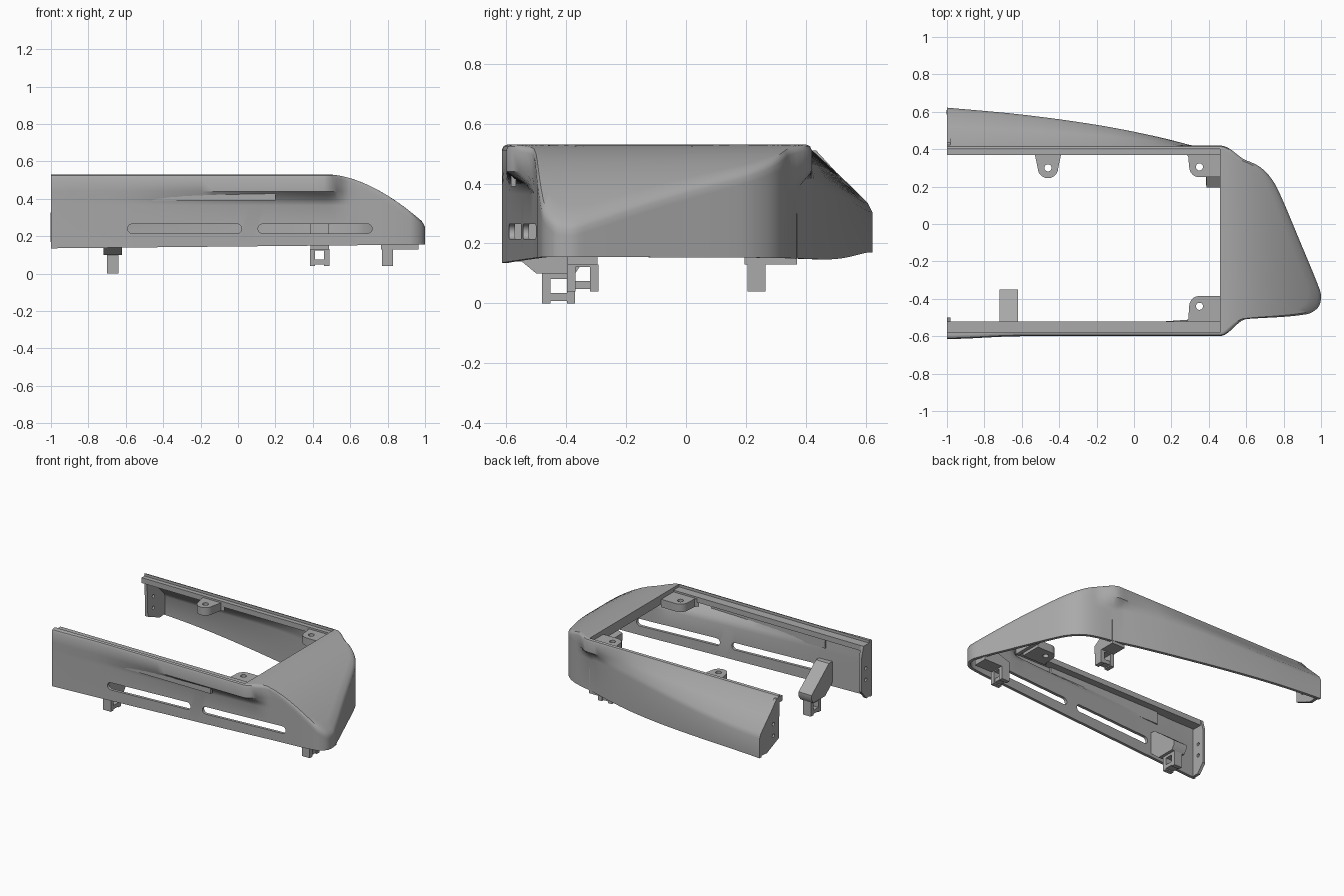
import bpy, bmesh, math
from mathutils import Vector

if "Cube" in bpy.data.objects:
    bpy.data.objects.remove(bpy.data.objects["Cube"])

grey = bpy.data.materials.new("mid grey plastic")
grey.diffuse_color = (0.40, 0.40, 0.40, 1)
grey.use_nodes = True
grey.node_tree.nodes["Principled BSDF"].inputs["Base Color"].default_value = grey.diffuse_color


def make(name, bm):
    me = bpy.data.meshes.new(name)
    bm.to_mesh(me)
    bm.free()
    me.materials.append(grey)
    ob = bpy.data.objects.new(name, me)
    bpy.context.collection.objects.link(ob)
    return ob


def prism(name, pts, axis, a, b):
    """Extrude a 2D outline along an axis (0=x: pts are yz, 1=y: xz, 2=z: xy)."""
    bm = bmesh.new()
    def put(p, t):
        c = list(p)
        c.insert(axis, t)
        return bm.verts.new(c)
    lo, hi = [put(p, a) for p in pts], [put(p, b) for p in pts]
    bm.faces.new(lo)
    bm.faces.new(hi)
    for i in range(len(pts)):
        k = (i + 1) % len(pts)
        bm.faces.new((lo[i], lo[k], hi[k], hi[i]))
    bmesh.ops.recalc_face_normals(bm, faces=bm.faces)
    return make(name, bm)


def box(name, x0, x1, y0, y1, z0, z1):
    return prism(name, [(x0, y0), (x1, y0), (x1, y1), (x0, y1)], 2, z0, z1)


def arc(cx, cy, r, a0, a1, n=12):
    return [(cx + r * math.cos(math.radians(a0 + (a1 - a0) * i / n)),
             cy + r * math.sin(math.radians(a0 + (a1 - a0) * i / n))) for i in range(n + 1)]


def bake(ob):
    dg = bpy.context.evaluated_depsgraph_get()
    me = bpy.data.meshes.new_from_object(ob.evaluated_get(dg))
    ob.modifiers.clear()
    ob.data = me


def cut(ob, cutters):
    for c in cutters:
        m = ob.modifiers.new("cut", 'BOOLEAN')
        m.operation, m.solver, m.object = 'DIFFERENCE', 'EXACT', c
    bake(ob)
    for c in cutters:
        bpy.data.objects.remove(c)


def smooth(a, b, x):
    t = max(0, min(1, (x - a) / (b - a)))
    return t * t * (3 - 2 * t)


# Main shell: lower outline, lofted up to the straight rim and over the nose
ctrl = [(-1, .622), (-.6, .585), (-.2, .53), (.1, .472), (.3, .422), (.46, .375), (.6, .34),
        (.68, .30), (.74, .235), (.785, .15), (.88, -.075), (.985, -.33), (1, -.385),
        (.985, -.445), (.92, -.483), (.6, -.508), (.46, -.519), (.2, -.538), (-.2, -.565),
        (-.6, -.592), (-1, -.615)]
path = []
for i in range(len(ctrl) - 1):
    p1, p2 = Vector(ctrl[i]), Vector(ctrl[i + 1])
    p0, p3 = Vector(ctrl[max(i - 1, 0)]), Vector(ctrl[min(i + 2, len(ctrl) - 1)])
    d = (p2 - p1).length
    m1 = (p2 - p0) * d / max((p2 - p0).length, 1e-6)
    m2 = (p3 - p1) * d / max((p3 - p1).length, 1e-6)
    for k in range(6):
        t = k / 6
        path.append(p1 * (2*t**3 - 3*t**2 + 1) + m1 * (t**3 - 2*t**2 + t)
                    + p2 * (3*t**2 - 2*t**3) + m2 * (t**3 - t**2))
path.append(Vector(ctrl[-1]))
first, last = 5 * 6, 16 * 6      # stations where the nose begins and ends


def top_z(x):
    return .53 - .265 * max(0, (x - .48) / .52) ** 1.75


length = [0]
for i in range(first, last):
    length.append(length[-1] + (path[i + 1] - path[i]).length)

bm = bmesh.new()
rows = []
for i, p in enumerate(path):
    x, ly = p
    back = i < 60
    rim = .42 if back else min(-.6, -.6 + .015 * smooth(-.6, -1, x) * -1)
    uy = ly + (rim - ly) * (1 - smooth(.46, .6, x))
    f = top_z(x)
    zb = .145 + .01 * x + (.035 * smooth(.2, -1, x) if back else 0)
    zs, zl, ml = min(.385, f - .06), min(.44, f - .04), uy
    if back and x < .46:             # sloping shoulder of the back wall
        w = smooth(.1, .42, x)
        zs = .325 + (.40 - .325) * smooth(-1, .35, x)
        ml = (1 - w) * (ly + uy) / 2 + w * uy
        zl = (1 - w) * (zs + .515) / 2 + w * .44
    if i <= first:
        e = Vector((x, .40))
    elif i >= last:
        e = Vector((x, -.58))
    else:
        e = Vector((.46, .40 - .98 * length[i - first] / length[-1]))
    u = Vector((x, uy))
    d = (e - u).normalized()
    col = [(x, ly, zb), (x, ly, zs - .02), (x, ly * .85 + ml * .15, zs + .01), (x, ml, zl),
           (x, uy, f - .018)]
    s = u + d * .006
    col.append((s.x, s.y, min(f - .005, top_z(s.x) - .004)))
    s = u + d * .018
    for k in range(11):
        q = s.lerp(e, k / 10)
        col.append((q.x, q.y, top_z(q.x)))
    rows.append([bm.verts.new(c) for c in col])
for r, q in zip(rows, rows[1:]):
    for j in range(len(r) - 1):
        bm.faces.new((r[j], r[j + 1], q[j + 1], q[j]))
shell = make("outer_shell", bm)
m = shell.modifiers.new("thickness", 'SOLIDIFY')
m.thickness, m.offset = .02, -1
bake(shell)

# Long slots through the front wall
slots = []
for x0, x1 in ((-.59, .02), (.107, .717)):
    o = arc(x0 + .025, .24, .025, 90, 270) + arc(x1 - .025, .24, .025, -90, 90)
    slots.append(prism("slot_cutter", o, 1, -.75, -.42))
cut(shell, slots)

# Stepped ledges around the opening
box("back_ledge", -1, .47, .37, .408, .475, .512)
box("front_ledge", -1, .47, -.588, -.52, .475, .512)
box("nose_ledge", .46, .485, -.57, .40, .465, .518)
box("front_inner_rail", -.67, .2, -.585, -.568, .39, .48)

# End plates with screw holes
for name, pts, hy in (
        ("back_end_plate", [(.40, .51), (.435, .51), (.61, .32), (.61, .18), (.54, .175), (.41, .23)], .47),
        ("front_end_plate", [(-.605, .14), (-.605, .51), (-.52, .51), (-.50, .44), (-.50, .20), (-.55, .14)], -.545)):
    plate = prism(name, pts, 0, -1, -.98)
    cut(plate, [prism("hole_cutter", arc(hy, z, .012, 0, 330, 11), 0, -1.1, -.9) for z in (.27, .35)])

# Screw tabs
mid = [(-.55, .38), (-.53, .37)] + arc(-.46, .30, .055, 180, 360) + [(-.39, .37), (-.37, .38)]
def corner(s, cy, wall):
    o = arc(.35, cy, .055, 180, 270, 8)
    o = [(x, cy + (y - cy) * s) for x, y in o]
    return [(.27, wall), (.29, wall - .02 * s)] + o + [(.46, cy - .055 * s), (.46, wall)]
for name, o, hx, hy in (("middle_tab", mid, -.46, .30),
                        ("back_corner_tab", corner(1, .305, .38), .35, .305),
                        ("front_corner_tab", corner(-1, -.44, -.53), .35, -.44)):
    tab = prism(name, o, 2, .445, .50)
    cut(tab, [prism("hole_cutter", arc(hx, hy, .019, 0, 345, 23), 2, .3, .6)])

# Hanging clips: sloping arm from the wall, then a square frame with a window
def clip(name, axis, wall, end, centre, across, z0, base, high):
    prof = [(wall, base), (wall, high), (end, base + .05), (end, base)]
    prism(name + "_arm", prof, 1 - axis, across - .05, across + .05)
    def bar(part, a0, a1, z_lo, z_hi, t):
        r = [(centre - t, centre + t), (across + a0, across + a1)]
        if axis == 1:
            r.reverse()
        box(name + "_" + part, *r[0], *r[1], z_lo, z_hi)
    bar("left_post", -.053, -.024, z0, base, .03)
    bar("right_post", .024, .053, z0, base, .03)
    bar("bottom_bar", -.024, .024, z0 + .008, z0 + .034, .024)
    bar("top_bar", -.024, .024, z0 + .082, base + .01, .03)


clip("back_clip", 1, .37, .195, .235, .437, .04, .13, .30)
clip("nose_clip", 0, .965, .765, .80, -.345, .04, .13, .25)

# The front clip's window faces along x, so its frame runs beside the arm
prism("front_clip_arm", [(-.585, .17), (-.585, .31), (-.54, .31), (-.35, .16), (-.35, .13),
                         (-.37, .10), (-.50, .10)], 0, -.72, -.62)
for part, y0, y1, z0, z1 in (("left_post", -.48, -.452, 0, .11), ("right_post", -.398, -.37, 0, .11),
                             ("bottom_bar", -.452, -.398, .008, .034), ("top_bar", -.452, -.398, .082, .11)):
    box("front_clip_" + part, -.70, -.64, y0, y1, z0, z1)

# Smooth shading with sharp edges kept
bpy.ops.object.select_all(action='DESELECT')
for ob in bpy.context.scene.objects:
    ob.select_set(True)
bpy.context.view_layer.objects.active = shell
bpy.ops.object.shade_smooth_by_angle(angle=math.radians(35))
